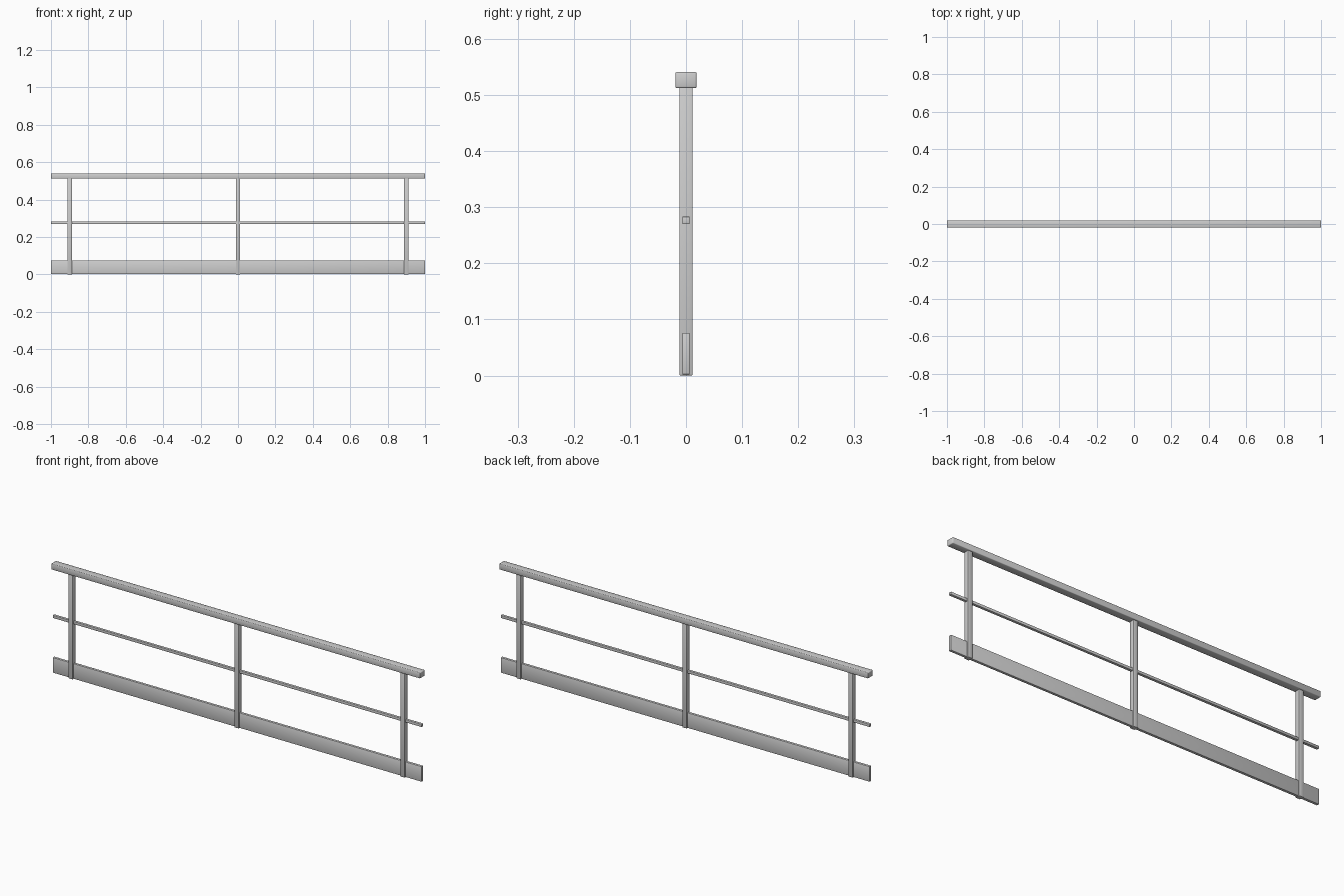
import bpy

cube = bpy.data.objects.get("Cube")
if cube:
    bpy.data.objects.remove(cube, do_unlink=True)

steel = bpy.data.materials.new("light_grey_steel")
steel.use_nodes = True
GREY = (0.62, 0.62, 0.62, 1)
steel.diffuse_color = GREY
steel.node_tree.nodes["Principled BSDF"].inputs["Base Color"].default_value = GREY


def bar(name, x, width, depth, bottom, top, bevel):
    """Rectangular bar with rounded edges, shaded smooth all over."""
    bpy.ops.mesh.primitive_cube_add(size=1, location=(x, 0, (bottom + top) / 2))
    obj = bpy.context.object
    obj.name = name
    obj.scale = (width, depth, top - bottom)
    bpy.ops.object.transform_apply(location=False, rotation=False, scale=True)
    obj.data.materials.append(steel)
    mod = obj.modifiers.new("rounded_edges", "BEVEL")
    mod.width = bevel
    mod.segments = 2
    bpy.ops.object.shade_smooth()
    return obj


# Horizontal members
bar("handrail", 0, 2.0, 0.038, 0.512, 0.541, 0.003)
bar("middle_rail", 0, 2.0, 0.013, 0.27, 0.283, 0.0006)
bar("toe_board", 0, 2.0, 0.013, 0.002, 0.076, 0.001)

# Posts
for side, x in (("right", -0.9), ("middle", 0), ("left", 0.9)):
    bar(side + "_post", x, 0.024, 0.024, 0, 0.514, 0.002)
